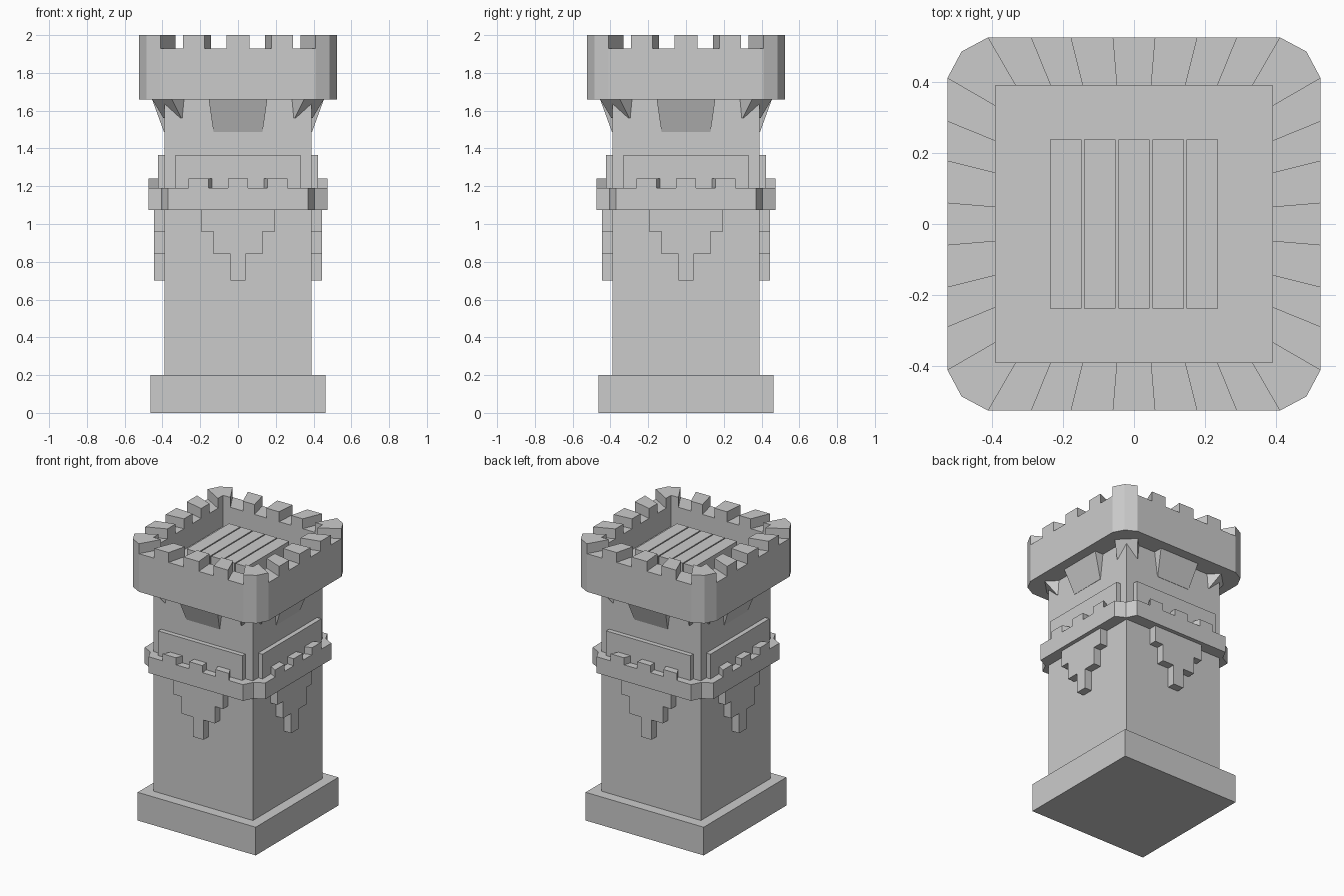
import bpy, bmesh
from math import radians
from mathutils import Matrix

if "Cube" in bpy.data.objects:
    bpy.data.objects.remove(bpy.data.objects["Cube"])


def finish(name, bm, turns=1, start=0):
    """Turn a bmesh into an object, copied by quarter turns round the tower."""
    bmesh.ops.recalc_face_normals(bm, faces=bm.faces[:])
    mesh = bpy.data.meshes.new(name)
    bm.to_mesh(mesh)
    bm.free()
    for i in range(turns):
        ob = bpy.data.objects.new(name, mesh)
        ob.matrix_world = Matrix.Rotation(radians(start + 90 * i), 4, 'Z')
        bpy.context.collection.objects.link(ob)


def loft(name, a, b, turns=1, start=0):
    """Solid between two loops with matching points."""
    bm = bmesh.new()
    va = [bm.verts.new(p) for p in a]
    vb = [bm.verts.new(p) for p in b]
    bm.faces.new(va)
    bm.faces.new(vb)
    n = len(a)
    for i in range(n):
        j = (i + 1) % n
        bm.faces.new((va[i], va[j], vb[j], vb[i]))
    finish(name, bm, turns, start)


def upright(name, pts, z0, z1, turns=1):
    loft(name, [(x, y, z0) for x, y in pts], [(x, y, z1) for x, y in pts], turns)


def facing(name, pts, y0, y1, turns=4):
    loft(name, [(x, y0, z) for x, z in pts], [(x, y1, z) for x, z in pts], turns)


def rect(x0, x1, y0, y1):
    return [(x0, y0), (x1, y0), (x1, y1), (x0, y1)]


def around(pts):
    """Repeat the front side's outline points on all four sides."""
    out = []
    for _ in range(4):
        out += pts
        pts = [(-y, x) for x, y in pts]
    return out


# Plinth and shaft (the shaft top is the floor of the battlement)
FLOOR = 1.78
upright("plinth", rect(-.463, .463, -.463, .463), 0, .2)
upright("shaft", rect(-.39, .39, -.39, .39), .2, FLOOR)

# Stepped hanging ornaments on every face
half = [(.04, .70), (.04, .84), (.13, .84), (.13, .96), (.195, .96), (.195, 1.075)]
facing("stepped_ornament", half + [(-x, z) for x, z in reversed(half)], -.37, -.445)

# Middle band with notched corners, its small merlons and wall panels
upright("band", around([(-.37, -.473), (.37, -.473), (.405, -.405)]), 1.075, 1.19)
for c in (-.208, 0, .208):
    a, b = c - .053, c + .053
    upright("band_merlon", [(a, -.473), (b, -.473), (b * .89, -.42), (a * .89, -.42)],
            1.185, 1.24, 4)
facing("wall_panel", rect(-.33, .33, 1.185, 1.365), -.37, -.423)


# Sloped corbels under the battlement: faces and corners
def corbel(name, wt, wb, rt, rb, ri, zb, start):
    loft(name,
         [(-wt, -ri, 1.67), (wt, -ri, 1.67), (wt, -rt, 1.66), (-wt, -rt, 1.66)],
         [(-wb, -ri, zb), (wb, -ri, zb), (wb, -rb, zb), (-wb, -rb, zb)], 4, start)


corbel("face_corbel", .155, .13, .455, .392, .36, 1.487, 0)
corbel("corner_corbel", .074, .067, .569, .491, .42, 1.56, 45)

# Battlement: wall with radial merlons, walked segment by segment
LOW, TOP, BASE = 1.93, 2.0, 1.66
stops = [-.41, -.29, -.177, -.06, .06, .177, .29, .41]
outer = around([(t, -.525) for t in stops] + [(.485, -.485)])
inner = around([(t * .81, -.39) for t in stops] + [(.39, -.39)])
heights = [LOW, TOP, LOW, TOP, LOW, TOP, LOW, TOP, TOP] * 4
bm = bmesh.new()


def face(*pts):
    bm.faces.new([bm.verts.new(p) for p in pts])


n = len(outer)
for i in range(n):
    j, h = (i + 1) % n, heights[i]
    o0, o1, i0, i1 = outer[i], outer[j], inner[i], inner[j]
    face((*o0, BASE), (*o1, BASE), (*o1, h), (*o0, h))
    face((*i0, BASE), (*i0, h), (*i1, h), (*i1, BASE))
    face((*o0, h), (*o1, h), (*i1, h), (*i0, h))
    face((*o0, BASE), (*i0, BASE), (*i1, BASE), (*o1, BASE))
    if heights[j] != h:
        face((*o1, LOW), (*o1, TOP), (*i1, TOP), (*i1, LOW))
bmesh.ops.remove_doubles(bm, verts=bm.verts[:], dist=1e-4)
finish("battlement", bm)

# Planked hatch on the roof floor
for k in range(5):
    x = -.192 + .096 * k
    upright("roof_plank", rect(x - .044, x + .044, -.237, .237), FLOOR, 1.9)
